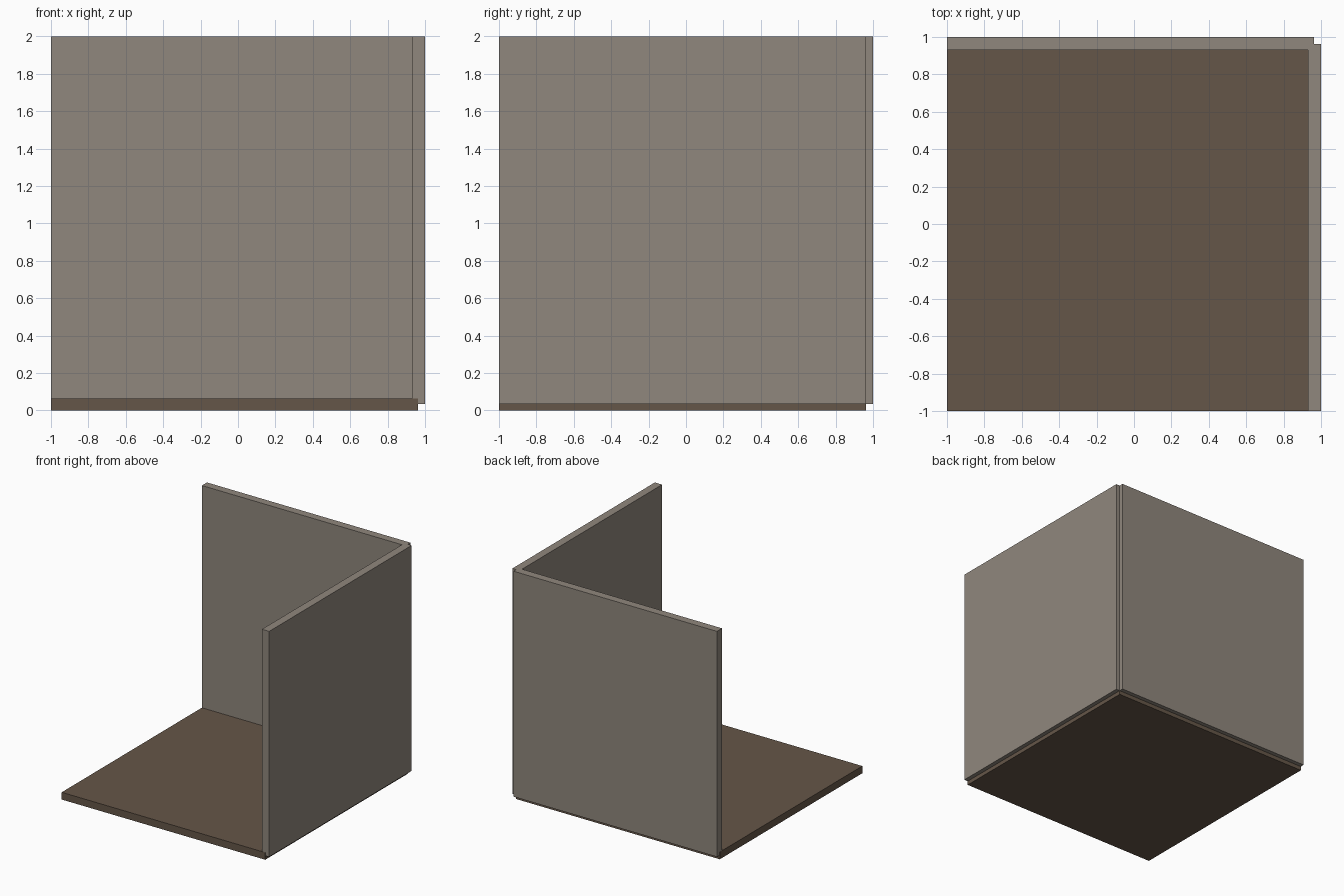
import bpy, bmesh

cube = bpy.data.objects.get("Cube")
if cube:
    bpy.data.objects.remove(cube, do_unlink=True)


def material(name, srgb):
    color = [((c / 255 + 0.055) / 1.055) ** 2.4 for c in srgb] + [1.0]
    mat = bpy.data.materials.new(name)
    mat.use_nodes = True
    mat.diffuse_color = color
    mat.node_tree.nodes["Principled BSDF"].inputs["Base Color"].default_value = color
    return mat


def slab(name, plan, bottom, top, mat):
    """Extrude a plan outline straight up."""
    bm = bmesh.new()
    face = bm.faces.new([bm.verts.new((x, y, bottom)) for x, y in plan])
    raised = bmesh.ops.extrude_face_region(bm, geom=[face])["geom"]
    for v in raised:
        if isinstance(v, bmesh.types.BMVert):
            v.co.z = top
    bmesh.ops.recalc_face_normals(bm, faces=bm.faces)
    mesh = bpy.data.meshes.new(name)
    bm.to_mesh(mesh)
    bm.free()
    mesh.materials.append(mat)
    obj = bpy.data.objects.new(name, mesh)
    bpy.context.collection.objects.link(obj)
    return obj


plaster = material("warm grey wall", (144, 135, 125))
wood = material("brown floor", (101, 86, 72))

INNER, MID, OUTER = 0.93, 0.963, 1.0
END = -0.999  # hairline setback keeps the wall ends off the floor edge

# Floor, reaching half way under the walls
slab("floor", [(-1, -1), (MID, -1), (MID, MID), (-1, MID)], 0, 0.063, wood)

# Two walls meeting in a mitre, with a small notch at the outer corner
wall = [(END, INNER), (INNER, INNER), (MID, MID), (MID, OUTER), (END, OUTER)]
slab("back_wall", wall, 0.035, 2, plaster)
slab("left_wall", [(y, x) for x, y in wall], 0.035, 2, plaster)
